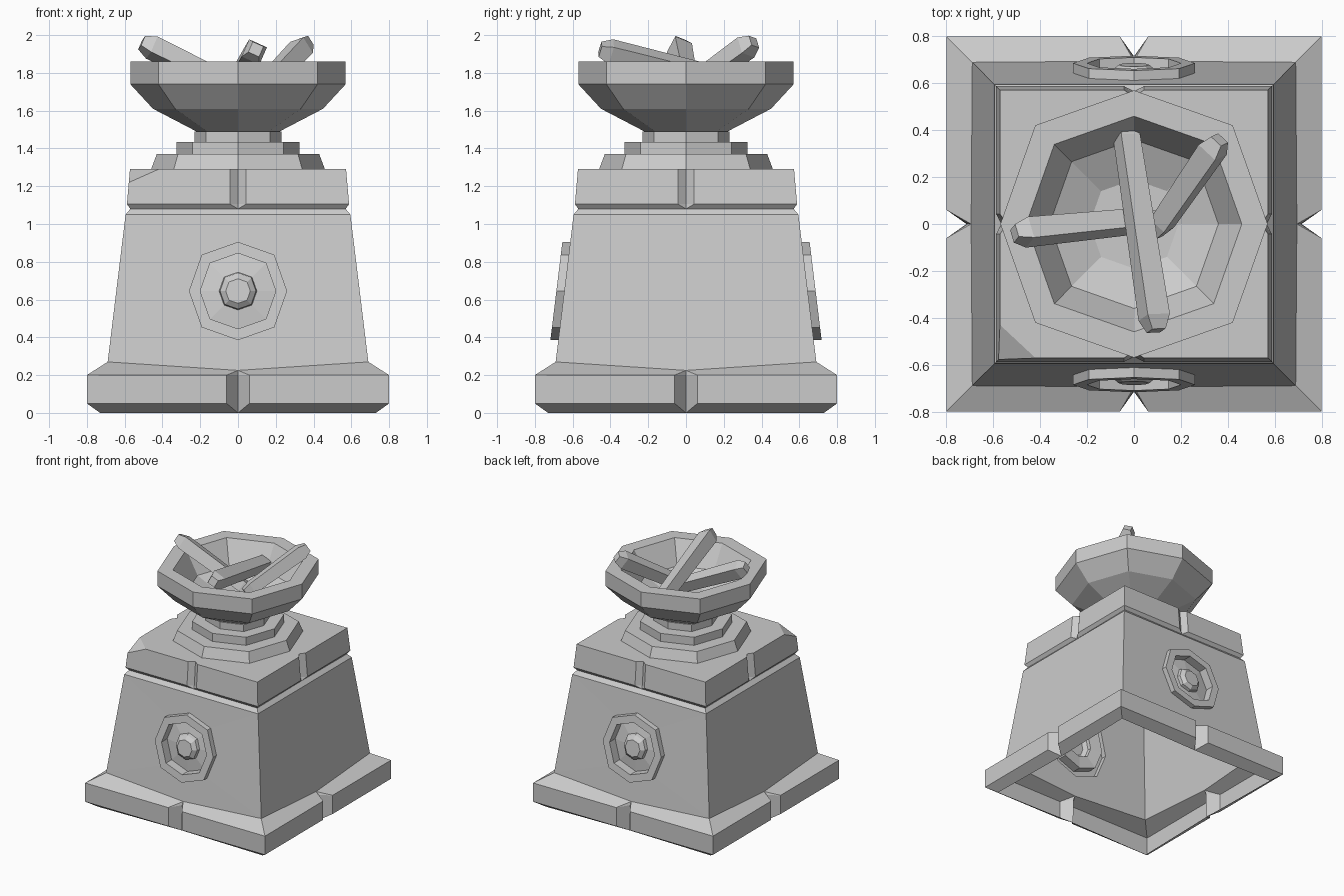
import bpy, bmesh
from mathutils import Vector
from math import cos, sin, pi

if "Cube" in bpy.data.objects:
    bpy.data.objects.remove(bpy.data.objects["Cube"])


def loft(bm, rings, cap_start=False, cap_end=False, skip=()):
    vs = [[bm.verts.new(p) for p in r] for r in rings]
    n = len(vs[0])
    for i in range(len(vs) - 1):
        for k in range(n):
            if (i, k) in skip:
                continue
            j = (k + 1) % n
            bm.faces.new((vs[i][k], vs[i][j], vs[i + 1][j], vs[i + 1][k]))
    if cap_start:
        bm.faces.new(vs[0][::-1])
    if cap_end:
        bm.faces.new(vs[-1])


def finish(bm, name):
    bmesh.ops.remove_doubles(bm, verts=bm.verts, dist=0.0005)
    bmesh.ops.recalc_face_normals(bm, faces=bm.faces)
    me = bpy.data.meshes.new(name)
    bm.to_mesh(me)
    bm.free()
    ob = bpy.data.objects.new(name, me)
    bpy.context.collection.objects.link(ob)
    return ob


def octagon(r):
    # octagon with points on the axes, diagonals slightly fuller
    return [(r * cos(k * pi / 4) * (1.045 if k % 2 else 1),
             r * sin(k * pi / 4) * (1.045 if k % 2 else 1)) for k in range(8)]


def notched_square(h, z, w, mh, mz):
    # square outline with a V notch in the middle of each side
    side = [(-h, -h, z), (-w, -h, z), (0, -mh, mz), (w, -h, z)]
    if w == 0:
        side[1] = side[3] = side[2]
    out = []
    for _ in range(4):
        out += side
        side = [(-y, x, zz) for x, y, zz in side]
    return out


# pedestal shell, open underneath: plinth, tapered body, groove, cap
levels = [
    (0.73, 0.00, 0, 0.715, 0.00),
    (0.80, 0.05, 0.06, 0.715, 0.05),
    (0.80, 0.20, 0.06, 0.71, 0.20),
    (0.69, 0.27, 0, 0.695, 0.225),
    (0.645, 0.64, 0, 0.645, 0.64),
    (0.595, 1.05, 0, 0.595, 1.05),
    (0.57, 1.08, 0, 0.565, 1.08),
    (0.588, 1.105, 0.042, 0.555, 1.105),
    (0.572, 1.29, 0.042, 0.54, 1.29),
]
bm = bmesh.new()
panel = {(i, k) for i in (3, 4) for k in (0, 1, 2, 3, 8, 9, 10, 11)}
loft(bm, [notched_square(*l) for l in levels], cap_end=True, skip=panel)

# front and back body panels with sunken octagonal medallions
medallion = [(0.26, 0.0), (0.26, 0.042), (0.20, 0.042), (0.20, -0.03),
             (0.10, -0.015), (0.095, 0.01), (0.065, 0.035)]
for s in (-1, 1):
    rings = [[(0.645, s * 0.645, 0.64), (0.595, s * 0.595, 1.05), (0, s * 0.595, 1.05),
              (-0.595, s * 0.595, 1.05), (-0.645, s * 0.645, 0.64),
              (-0.69, s * 0.69, 0.27), (0, s * 0.695, 0.225), (0.69, s * 0.69, 0.27)]]
    for r, d in medallion:
        rings.append([(x, s * (0.69 - 0.122 * (z + 0.375) + d), z + 0.645)
                      for x, z in octagon(r)])
    loft(bm, rings, cap_end=True)
bmesh.ops.remove_doubles(bm, verts=bm.verts, dist=0.0005)

# chipped cap corner
a, b, c = Vector((-0.572, -0.43, 1.29)), Vector((-0.42, -0.572, 1.29)), Vector((-0.578, -0.578, 1.22))
nrm = (b - a).cross(c - a).normalized()
if nrm.z < 0:
    nrm = -nrm
cut = bmesh.ops.bisect_plane(bm, geom=bm.verts[:] + bm.edges[:] + bm.faces[:],
                             plane_co=a, plane_no=nrm, clear_outer=True)
edges = [e for e in cut["geom_cut"] if isinstance(e, bmesh.types.BMEdge)]
bmesh.ops.holes_fill(bm, edges=edges, sides=6)
finish(bm, "pedestal")


def turned(name, profile, cap_end):
    bm = bmesh.new()
    loft(bm, [[(x, y, z) for x, y in octagon(r)] for r, z in profile], cap_end=cap_end)
    finish(bm, name)


# stepped foot and fire bowl
turned("stepped_foot", [(0.46, 1.29), (0.43, 1.37), (0.325, 1.37), (0.325, 1.435),
                        (0.23, 1.435), (0.23, 1.49)], True)
turned("bowl", [(0.22, 1.49), (0.45, 1.61), (0.57, 1.74), (0.57, 1.86),
                (0.46, 1.86), (0.36, 1.68), (0.19, 1.60)], True)


# logs resting in the bowl
def log(name, p, q, r, turn):
    p, q = Vector(p), Vector(q)
    d = (q - p).normalized()
    u = d.cross(Vector((0, 0, 1))).normalized()
    v = u.cross(d)
    length = (q - p).length
    rings = []
    for t, k in ((0, 0.6), (0.06, 1), (length - 0.06, 0.85), (length, 0.55)):
        rings.append([p + d * t + (u * cos(turn + i * pi / 2) + v * sin(turn + i * pi / 2)) * r * k
                      for i in range(4)])
    bm = bmesh.new()
    loft(bm, rings, True, True)
    finish(bm, name)


log("log_long", (0.095, -0.455, 1.925), (-0.04, 0.43, 1.71), 0.073, 0.35)
log("log_left", (-0.51, -0.04, 1.96), (0.09, 0.02, 1.67), 0.07, 1.2)
log("log_right", (0.365, 0.36, 1.965), (0.09, -0.04, 1.68), 0.07, 0.5)
